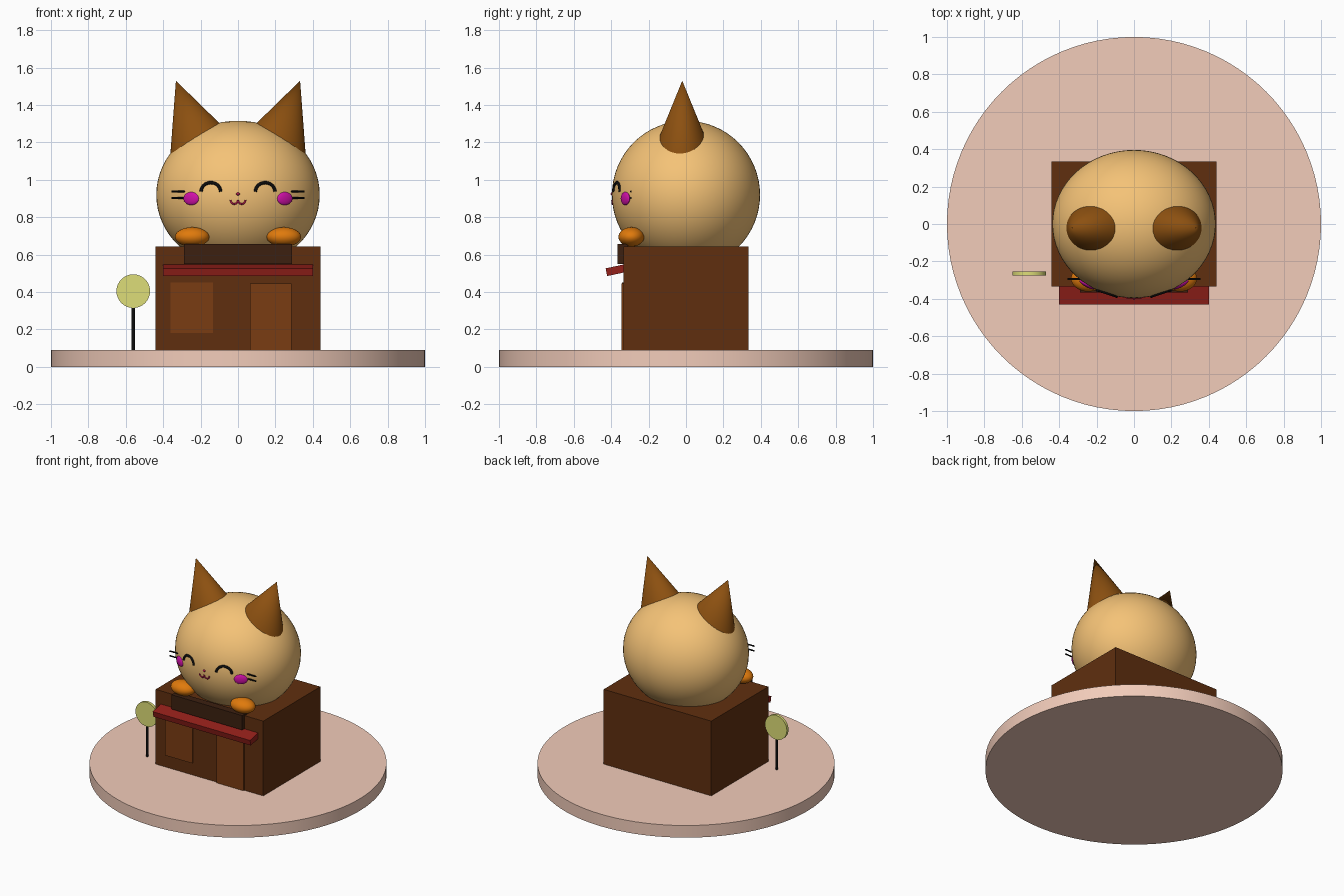
import bpy
from math import radians, sin, cos, pi, sqrt
from mathutils import Matrix, Vector

if "Cube" in bpy.data.objects:
    bpy.data.objects.remove(bpy.data.objects["Cube"])

HEAD_C, HEAD_R = Vector((0, 0, 0.92)), Vector((0.437, 0.396, 0.396))


def material(name, hexcode):
    rgb = [int(hexcode[i:i + 2], 16) / 255 for i in (0, 2, 4)]
    m = bpy.data.materials.new(name)
    m.diffuse_color = [c / 12.92 if c < 0.04 else ((c + 0.055) / 1.055) ** 2.4 for c in rgb] + [1]
    m.use_nodes = True
    m.node_tree.nodes["Principled BSDF"].inputs["Base Color"].default_value = m.diffuse_color
    return m


PINK = material("pale_pink", "F2CCBA")
CREAM = material("cream_fur", "F5C377")
EAR = material("ear_brown", "8C5010")
WOOD = material("wood", "602F0F")
PANEL = material("panel_wood", "7A3C12")
DARK = material("dark_wood", "3C2010")
RED = material("red", "94201A")
ORANGE = material("orange", "E07A0C")
MAGENTA = material("magenta", "D010A8")
MOUTH = material("mouth_red", "B01848")
BLACK = material("black", "0C0C0C")
YELLOW = material("pale_yellow", "DEDE78")


def finish(name, mat, smooth=False):
    ob = bpy.context.object
    ob.name = name
    ob.data.materials.append(mat)
    if smooth:
        bpy.ops.object.shade_smooth_by_angle(angle=radians(40))
    return ob


def box(name, x, y, z, mat, tilt=0):
    """Box from (min, max) ranges, optionally tilted about x."""
    bpy.ops.mesh.primitive_cube_add(size=1, location=[sum(r) / 2 for r in (x, y, z)])
    ob = finish(name, mat)
    ob.scale = [r[1] - r[0] for r in (x, y, z)]
    ob.rotation_euler.x = tilt
    return ob


def ball(name, loc, radii, mat, seg=32, rot_z=0):
    bpy.ops.mesh.primitive_uv_sphere_add(segments=seg, ring_count=seg // 2, location=loc)
    ob = finish(name, mat, True)
    ob.scale = radii
    ob.rotation_euler.z = rot_z
    return ob


def cylinder(name, loc, r, depth, mat, rot=(0, 0, 0), verts=32):
    bpy.ops.mesh.primitive_cylinder_add(vertices=verts, radius=r, depth=depth,
                                        location=loc, rotation=rot)
    return finish(name, mat, True)


def on_face(x, z):
    """Point on the front surface of the head."""
    u, w = x / HEAD_R.x, (z - HEAD_C.z) / HEAD_R.z
    return Vector((x, -HEAD_R.y * sqrt(1 - u * u - w * w), z))


def face_line(name, pts, r, mat):
    """Round tube drawn on the head surface through (x, z) points."""
    cu = bpy.data.curves.new(name, 'CURVE')
    cu.dimensions = '3D'
    cu.bevel_depth, cu.bevel_resolution, cu.use_fill_caps = r, 2, True
    sp = cu.splines.new('POLY')
    sp.points.add(len(pts) - 1)
    for p, (x, z) in zip(sp.points, pts):
        p.co = (*on_face(x, z), 1)
    cu.materials.append(mat)
    ob = bpy.data.objects.new(name, cu)
    bpy.context.collection.objects.link(ob)


# Round base and shop
cylinder("base_disc", (0, 0, 0.045), 1, 0.09, PINK, verts=96)
box("shop_body", (-0.442, 0.442), (-0.335, 0.335), (0.09, 0.645), WOOD)
box("window", (-0.36, -0.135), (-0.343, -0.32), (0.18, 0.45), PANEL)
box("door", (0.065, 0.287), (-0.345, -0.32), (0.09, 0.445), PANEL)
box("sign_board", (-0.29, 0.29), (-0.365, -0.31), (0.55, 0.657), DARK)
box("awning", (-0.40, 0.40), (-0.427, -0.305), (0.498, 0.54), RED, tilt=radians(12))

# Street sign
cylinder("sign_post", (-0.56, -0.265, 0.215), 0.01, 0.25, BLACK, verts=16)
cylinder("sign_disc", (-0.56, -0.265, 0.405), 0.09, 0.02, YELLOW, (pi / 2, 0, 0))

# Head and mirrored features
ball("head", HEAD_C, HEAD_R, CREAM, 64)
for s, side in ((-1, "left"), (1, "right")):
    # Ear: cone leaning outward, its base buried in the head
    lean, depth = radians(20.7), 0.42
    axis = Vector((s * sin(lean), 0, cos(lean)))
    bpy.ops.mesh.primitive_cone_add(vertices=48, radius1=1, radius2=0, depth=depth)
    ear = finish(side + "_ear", EAR, True)
    ear.location = Vector((s * 0.332, -0.02, 1.53)) - axis * depth / 2
    ear.rotation_euler.y = s * lean
    ear.scale = (0.196, 0.158, 1)

    # Closed, smiling eye
    face_line(side + "_eye", [(s * 0.145 + 0.052 * cos(a), 0.937 + 0.048 * sin(a))
                              for a in (pi * i / 14 for i in range(15))], 0.009, BLACK)
    # Cheek, paw and whiskers
    ball(side + "_cheek", on_face(s * 0.25, 0.90), (0.046, 0.014, 0.035), MAGENTA,
         rot_z=s * radians(28))
    ball(side + "_paw", (s * 0.245, -0.292, 0.695), (0.092, 0.069, 0.052), ORANGE)
    for i, z in enumerate((0.938, 0.903)):
        cylinder(f"{side}_whisker_{i}", (s * 0.31, -0.295, z), 0.005, 0.09, BLACK,
                 (0, pi / 2, 0), 12)
    # Half of the mouth
    face_line(side + "_mouth", [(s * 0.02 + 0.02 * cos(a), 0.893 - 0.022 * sin(a))
                                for a in (pi * i / 10 for i in range(11))], 0.005, MOUTH)
ball("nose", on_face(0, 0.925), (0.01, 0.007, 0.008), MOUTH, 16)
